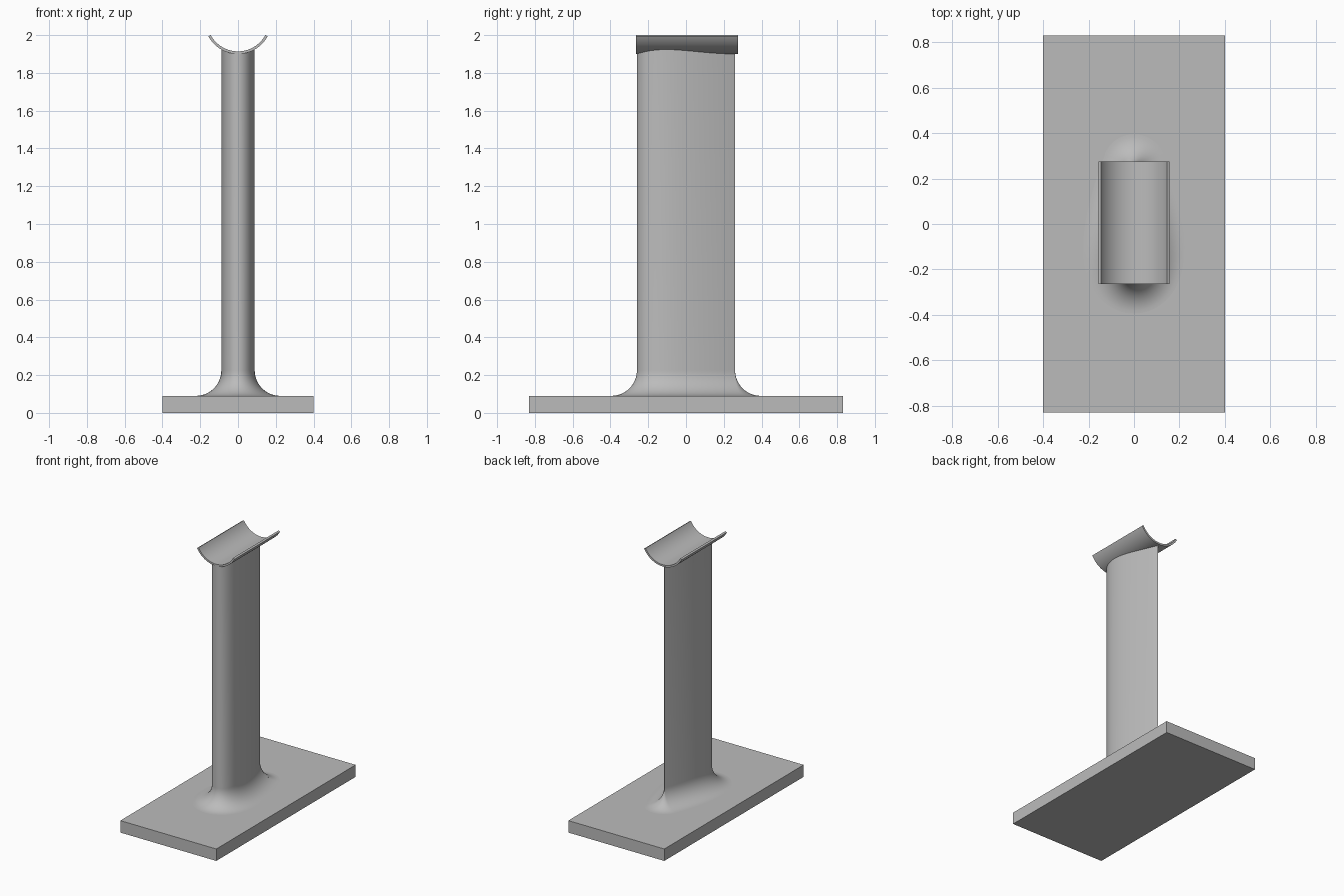
import bpy, bmesh
from math import sin, cos, sqrt, pi, acos
from mathutils import Vector

if "Cube" in bpy.data.objects:
    bpy.data.objects.remove(bpy.data.objects["Cube"], do_unlink=True)

grey = bpy.data.materials.new("plain_grey")
grey.use_nodes = True
grey.diffuse_color = (0.5, 0.5, 0.5, 1)
grey.node_tree.nodes["Principled BSDF"].inputs["Base Color"].default_value = (0.5, 0.5, 0.5, 1)

BASE_TOP = 0.09
FILLET = 0.135
SADDLE_R, SADDLE_T = 0.178, 0.014
SADDLE_Z = 1.9 + SADDLE_R


def finish(name, bm, smooth=True):
    bmesh.ops.recalc_face_normals(bm, faces=bm.faces)
    mesh = bpy.data.meshes.new(name)
    bm.to_mesh(mesh)
    bm.free()
    mesh.materials.append(grey)
    obj = bpy.data.objects.new(name, mesh)
    bpy.context.collection.objects.link(obj)
    if smooth:
        bpy.ops.object.select_all(action="DESELECT")
        obj.select_set(True)
        bpy.context.view_layer.objects.active = obj
        bpy.ops.object.shade_smooth_by_angle(angle=pi / 6)
    return obj


def bridge(bm, rings):
    for low, high in zip(rings, rings[1:]):
        for i in range(len(low)):
            j = (i + 1) % len(low)
            bm.faces.new((low[i], low[j], high[j], high[i]))


# Base slab
bm = bmesh.new()
bmesh.ops.create_cube(bm, size=1)
bmesh.ops.scale(bm, vec=(0.8, 1.66, BASE_TOP), verts=bm.verts)
bmesh.ops.translate(bm, vec=(0, 0, BASE_TOP / 2), verts=bm.verts)
finish("base", bm, smooth=False)


# Streamlined column section: round nose at the front, thin tail at the back
def half_width(t):
    return 0.884 * (0.2969 * sqrt(t) - 0.126 * t - 0.3516 * t**2
                    + 0.2843 * t**3 - 0.1036 * t**4)


CHORD, STEPS, FAN = 0.52, 40, 12
side = []
for i in range(STEPS + 1):
    t = (1 - cos(pi * i / STEPS)) / 2
    side.append(Vector((half_width(t), CHORD * (t - 0.5))))

# Pairs of point and outward direction, with a fan of directions at the tail
outline = [(side[0], Vector((0, -1)))]
for i in range(1, STEPS):
    d = side[i + 1] - side[i - 1]
    outline.append((side[i], Vector((d.y, -d.x)).normalized()))
last = outline[-1][1]
start = acos(last.x)
tail_r = 0.003
tail = Vector((0, CHORD / 2 - tail_r))
for k in range(FAN + 1):
    a = start + (pi / 2 - start) * k / FAN
    n = Vector((cos(a), sin(a)))
    outline.append((tail + n * tail_r, n))
mirrored = [(Vector((-p.x, p.y)), Vector((-n.x, n.y))) for p, n in outline[1:-1]]
outline += mirrored[::-1]

# Column with a flared foot; its top follows the curve of the saddle
bm = bmesh.new()
rings = []
for k in range(17):
    a = pi / 2 * (1 - k / 16)
    z = BASE_TOP + FILLET * (1 - sin(a)) + 0.0003
    rings.append([bm.verts.new((*(p + n * FILLET * (1 - cos(a))), z)) for p, n in outline])
seat_r = SADDLE_R - SADDLE_T / 2
rings.append([bm.verts.new((p.x, p.y, SADDLE_Z - sqrt(seat_r**2 - p.x**2)))
              for p, n in outline])
bridge(bm, rings)
finish("column", bm)

# Saddle: an arc-shaped trough along the depth
bm = bmesh.new()
inner_r = SADDLE_R - SADDLE_T
span = acos((SADDLE_Z - 2) / inner_r)
angles = [span * (2 * k / 40 - 1) for k in range(41)]
profile = [(SADDLE_R * sin(a), SADDLE_Z - SADDLE_R * cos(a)) for a in angles]
profile += [(inner_r * sin(a), SADDLE_Z - inner_r * cos(a)) for a in reversed(angles)]
ends = [[bm.verts.new((x, y, z)) for x, z in profile] for y in (-0.264, 0.276)]
bridge(bm, ends)
for ring in ends:
    for i in range(40):
        bm.faces.new((ring[i], ring[i + 1], ring[-2 - i], ring[-1 - i]))
finish("saddle", bm)
